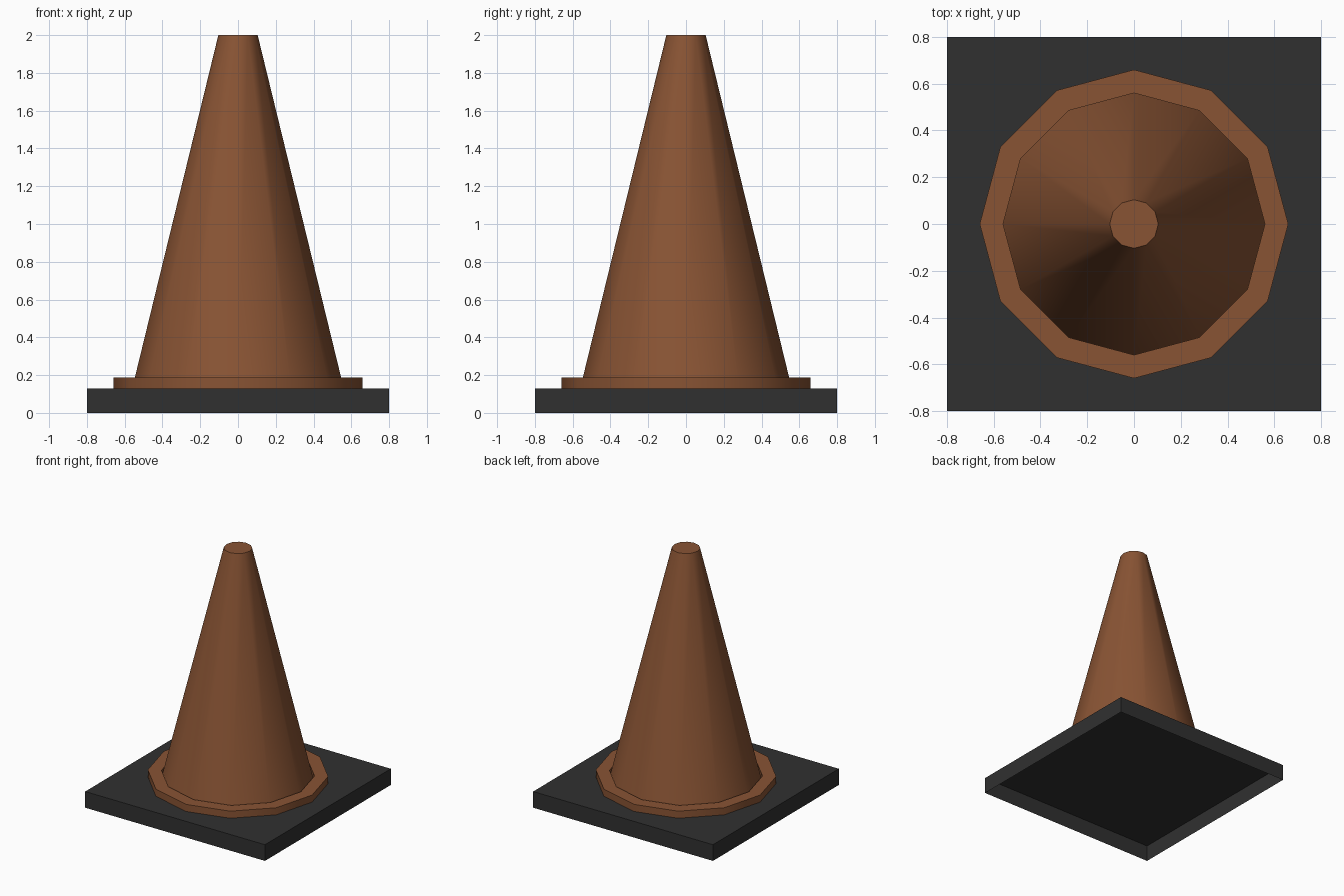
import bpy, bmesh, math

if "Cube" in bpy.data.objects:
    bpy.data.objects.remove(bpy.data.objects["Cube"])

SIDES = 12


def material(name, rgb):
    m = bpy.data.materials.new(name)
    m.diffuse_color = (*rgb, 1.0)
    m.use_nodes = True
    m.node_tree.nodes["Principled BSDF"].inputs["Base Color"].default_value = m.diffuse_color
    return m


def add_object(name, bm, mat):
    mesh = bpy.data.meshes.new(name)
    bm.to_mesh(mesh)
    bm.free()
    mesh.materials.append(mat)
    ob = bpy.data.objects.new(name, mesh)
    bpy.context.collection.objects.link(ob)
    return ob


def lathe(name, profile, mat, cap_top=False):
    """Spin (radius, z) points, listed from outside to top, around z."""
    bm = bmesh.new()
    rings = [[bm.verts.new((r * math.cos(2 * math.pi * i / SIDES),
                            r * math.sin(2 * math.pi * i / SIDES), z))
              for i in range(SIDES)] for r, z in profile]
    for a, b in zip(rings, rings[1:]):
        for i in range(SIDES):
            j = (i + 1) % SIDES
            bm.faces.new((a[i], a[j], b[j], b[i]))
    if cap_top:
        bm.faces.new(rings[-1])
    ob = add_object(name, bm, mat)
    bpy.ops.object.select_all(action='DESELECT')
    ob.select_set(True)
    bpy.context.view_layer.objects.active = ob
    bpy.ops.object.shade_smooth_by_angle(angle=math.radians(40))
    return ob


rubber = material("black_rubber", (0.03, 0.03, 0.03))
orange = material("burnt_orange", (0.25, 0.088, 0.034))

# Square foot: a box left open underneath
bm = bmesh.new()
bmesh.ops.create_cube(bm, size=1.0)
for v in bm.verts:
    v.co = (v.co.x * 1.6, v.co.y * 1.6, (v.co.z + 0.5) * 0.13)
bmesh.ops.delete(bm, geom=[f for f in bm.faces if f.normal.z < -0.5],
                 context='FACES_ONLY')
add_object("base_plate", bm, rubber)

# Low collar, cone rising from inside it, flat tip
lathe("cone_with_collar",
      [(0.66, 0.13), (0.66, 0.187), (0.56, 0.187), (0.56, 0.13), (0.104, 2.0)],
      orange, cap_top=True)
